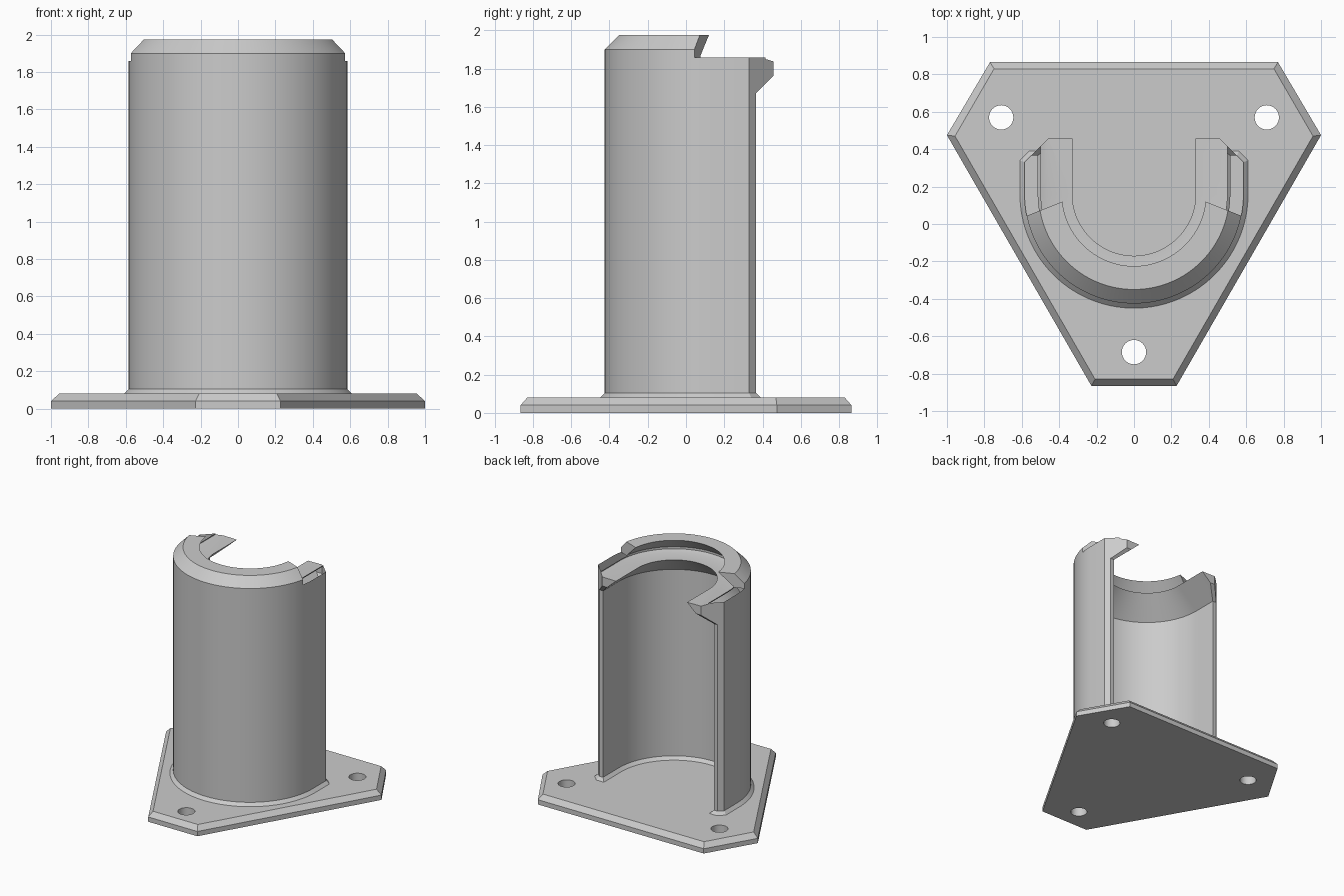
import bpy, bmesh, math
from mathutils import Vector

if "Cube" in bpy.data.objects:
    bpy.data.objects.remove(bpy.data.objects["Cube"])

grey = bpy.data.materials.new("light grey")
grey.diffuse_color = (0.6, 0.6, 0.6, 1)
grey.use_nodes = True
grey.node_tree.nodes["Principled BSDF"].inputs["Base Color"].default_value = grey.diffuse_color

CY = 0.16        # centre of the rounded front
END = 0.365      # back end of the wall
DIAG = 0.915     # corner chamfer: |x| + y
SEG = 64


def finish(bm, name):
    bmesh.ops.recalc_face_normals(bm, faces=bm.faces)
    me = bpy.data.meshes.new(name)
    bm.to_mesh(me)
    bm.free()
    me.materials.append(grey)
    ob = bpy.data.objects.new(name, me)
    bpy.context.collection.objects.link(ob)
    return ob


def smooth(ob):
    bpy.ops.object.select_all(action='DESELECT')
    bpy.context.view_layer.objects.active = ob
    ob.select_set(True)
    bpy.ops.object.shade_smooth_by_angle(angle=math.radians(25))


def cut(bm, point, normal):
    """Trim away everything on the normal side and cap the opening."""
    res = bmesh.ops.bisect_plane(bm, geom=bm.verts[:] + bm.edges[:] + bm.faces[:],
                                 plane_co=point, plane_no=normal, clear_outer=True)
    edges = [e for e in res['geom_cut'] if isinstance(e, bmesh.types.BMEdge) and e.is_boundary]
    bmesh.ops.holes_fill(bm, edges=edges, sides=0)


def u_sweep(name, profile, cuts, joints=()):
    """Sweep a (radius, z) profile along a U, trim both ends, open the hidden joints."""
    bm = bmesh.new()
    stations = [(1, 0, 0.6)]
    for i in range(SEG + 1):
        a = math.pi * i / SEG
        stations.append((math.cos(a), -math.sin(a), CY))
    stations.append((-1, 0, 0.6))
    rings = [[bm.verts.new((r * c, y + r * s, z)) for r, z in profile] for c, s, y in stations]
    n = len(profile)
    for a, b in zip(rings, rings[1:]):
        for i in range(n):
            j = (i + 1) % n
            bm.faces.new((a[i], a[j], b[j], b[i]))
    bm.faces.new(rings[0])
    bm.faces.new(rings[-1])
    for p, no in cuts:
        for side in ((1, -1) if p[0] or no[0] else (1,)):
            cut(bm, Vector((p[0] * side, p[1], p[2])), Vector((no[0] * side, no[1], no[2])))
    hidden = [f for f in bm.faces if any(all(abs(v.co.z - z) < 1e-4 for v in f.verts) for z in joints)]
    bmesh.ops.delete(bm, geom=hidden, context='FACES')
    ob = finish(bm, name)
    smooth(ob)
    return ob


# Base plate: chamfered hexagon with three screw holes
def hexagon(a, b, c):
    right = [(c[0], c[1]), (b[0], b[1]), (a[0], a[1])]
    return right + [(-x, y) for x, y in reversed(right)]


outer = hexagon((0.77, 0.865), (1.0, 0.475), (0.228, -0.865))
inner = hexagon((0.748, 0.83), (0.957, 0.47), (0.208, -0.83))
bm = bmesh.new()
layers = [[bm.verts.new((x, y, z)) for x, y in pts]
          for pts, z in ((outer, 0), (outer, 0.04), (inner, 0.08))]
for a, b in zip(layers, layers[1:]):
    for i in range(6):
        j = (i + 1) % 6
        bm.faces.new((a[i], a[j], b[j], b[i]))
bm.faces.new(layers[0])
bm.faces.new(layers[-1])
plate = finish(bm, "base_plate")

bm = bmesh.new()
for x, y in ((0.71, 0.57), (-0.71, 0.57), (0, -0.685)):
    made = bmesh.ops.create_cone(bm, cap_ends=True, segments=32, radius1=0.065, radius2=0.065, depth=0.4)
    bmesh.ops.translate(bm, verts=made['verts'], vec=(x, y, 0))
drill = finish(bm, "hole_cutter")
mod = plate.modifiers.new("holes", 'BOOLEAN')
mod.object = drill
mod.operation = 'DIFFERENCE'
mod.solver = 'EXACT'
bpy.context.view_layer.objects.active = plate
bpy.ops.object.modifier_apply(modifier=mod.name)
bpy.data.objects.remove(drill)
smooth(plate)

corner = ((DIAG / 2, DIAG / 2, 0), (1, 1, 0))
Z1, Z2, FOOT = 1.67, 1.858, 0.105

# Foot flare around the bottom of the wall
u_sweep("foot_flare", [(0.49, 0.08), (0.61, 0.08), (0.585, FOOT), (0.515, FOOT)],
        [((0, END, FOOT), (0, 1, 1)),
         ((DIAG / 2, DIAG / 2, FOOT), (1, 1, math.sqrt(2)))], joints=(0.08, FOOT))

# Curved wall
u_sweep("wall", [(0.515, FOOT), (0.585, FOOT), (0.585, Z1), (0.515, Z1)],
        [((0, END, 0), (0, 1, 0)), corner], joints=(FOOT, Z1))

# Lower lip with sloped underside, reaching past the wall ends
u_sweep("lower_lip", [(0.515, Z1), (0.585, Z1), (0.585, Z2), (0.5, Z2), (0.5, 1.85),
                      (0.46, 1.838), (0.33, 1.836)],
        [((0, 0.457, 0), (0, 1, 0)), corner, ((0, END, Z1), (0, 1, -1))], joints=(Z1, Z2))

# Upper lip with outer chamfer and sharp inner edge
u_sweep("upper_lip", [(0.5, Z2), (0.585, Z2), (0.585, 1.9), (0.51, 1.975), (0.385, 1.975), (0.5, 1.868)],
        [((0, 0.457, 0), (0, 1, 0)), corner, ((0.46, 0.457, 0), (-0.4, 1, 0))], joints=(Z2,))
